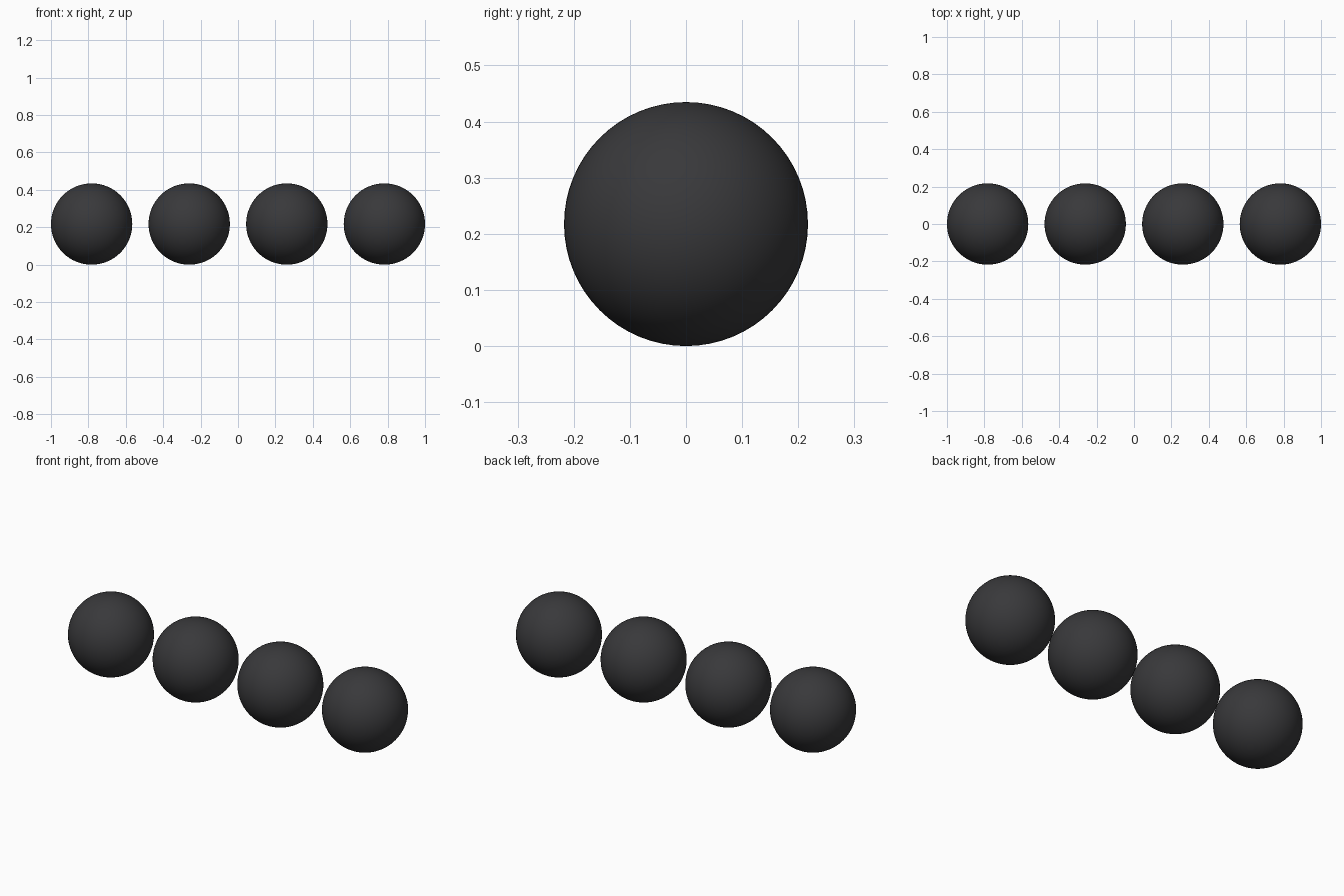
import bpy

if "Cube" in bpy.data.objects:
    bpy.data.objects.remove(bpy.data.objects["Cube"])

COUNT = 4
RADIUS = 2 / 9.2          # row of four spans exactly 2 units
SPACING = 2.4 * RADIUS

# dark charcoal finish
dark = bpy.data.materials.new("charcoal")
dark.diffuse_color = (0.04, 0.04, 0.043, 1)
dark.use_nodes = True
dark.node_tree.nodes["Principled BSDF"].inputs["Base Color"].default_value = dark.diffuse_color

# row of evenly spaced balls resting on the floor
for i in range(COUNT):
    x = (i - (COUNT - 1) / 2) * SPACING
    bpy.ops.mesh.primitive_uv_sphere_add(
        segments=64, ring_count=32, radius=RADIUS, location=(x, 0, RADIUS))
    ball = bpy.context.object
    ball.name = f"ball_{i + 1}"
    ball.data.materials.append(dark)
    bpy.ops.object.shade_smooth()
